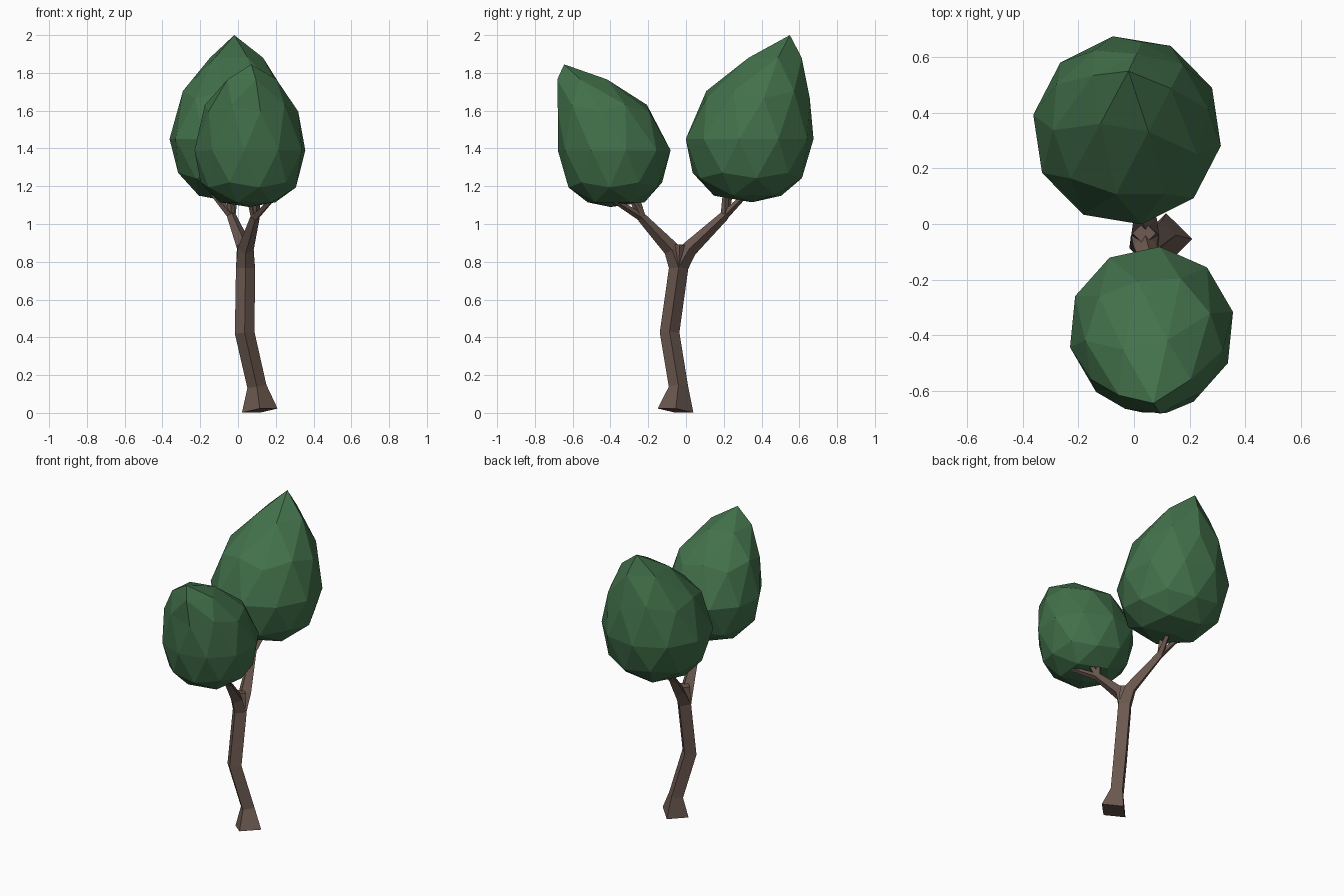
import bpy, bmesh, math
from mathutils import Vector

if "Cube" in bpy.data.objects:
    bpy.data.objects.remove(bpy.data.objects["Cube"])


def material(name, rgb):
    m = bpy.data.materials.new(name)
    m.diffuse_color = (*rgb, 1)
    m.use_nodes = True
    m.node_tree.nodes["Principled BSDF"].inputs["Base Color"].default_value = m.diffuse_color
    return m


BARK = material("bark", (0.15, 0.10, 0.08))
LEAF = material("leaf", (0.055, 0.165, 0.07))


def finish(bm, name, mat):
    bmesh.ops.recalc_face_normals(bm, faces=bm.faces)
    me = bpy.data.meshes.new(name)
    bm.to_mesh(me)
    bm.free()
    me.materials.append(mat)
    ob = bpy.data.objects.new(name, me)
    bpy.context.collection.objects.link(ob)
    return ob


def limb(name, path):
    """Four-sided tapering tube through (x, y, z, radius) points."""
    bm = bmesh.new()
    pts = [Vector(p[:3]) for p in path]
    rings = []
    for i, p in enumerate(pts):
        t = Vector()
        if i > 0:
            t += (p - pts[i - 1]).normalized()
        if i < len(pts) - 1:
            t += (pts[i + 1] - p).normalized()
        t.normalize()
        u = (Vector((1, 0, 0)) - t * t.x).normalized()
        v = t.cross(u)
        r = path[i][3]
        rings.append([bm.verts.new(p + d * r) for d in (u, v, -u, -v)])
    for a, b in zip(rings, rings[1:]):
        for k in range(4):
            j = (k + 1) % 4
            bm.faces.new((a[k], a[j], b[j], b[k]))
    bm.faces.new(rings[0])
    bm.faces.new(rings[-1])
    return finish(bm, name, BARK)


def canopy(name, profile, turn):
    """Icosphere reshaped by levels of (sphere height, z, x, y, radius)."""
    bm = bmesh.new()
    bmesh.ops.create_icosphere(bm, subdivisions=2, radius=1)
    for vert in bm.verts:
        h = max(-1, min(1, vert.co.z))
        a = math.atan2(vert.co.y, vert.co.x) + turn
        for lo, hi in zip(profile, profile[1:]):
            if h <= hi[0] + 1e-6:
                f = (h - lo[0]) / (hi[0] - lo[0])
                z, x, y, r = (p + (q - p) * f for p, q in zip(lo[1:], hi[1:]))
                break
        vert.co = (x + r * math.cos(a), y + r * math.sin(a), z)
    return finish(bm, name, LEAF)


# Trunk with flared foot
limb("trunk", [(0.115, -0.055, 0.012, 0.095), (0.10, -0.04, 0.14, 0.051),
               (0.035, -0.087, 0.425, 0.052), (0.04, -0.04, 0.76, 0.051),
               (0.037, -0.033, 0.89, 0.042)])

# Forked branches and their twigs
forks = {
    "front": ((0.09, -0.235, 1.035), -0.075,
              [(0.05, -0.27, 1.18), (0.11, -0.31, 1.18), (0.20, -0.42, 1.15)]),
    "back": ((-0.035, 0.205, 1.045), 0.015,
             [(-0.15, 0.24, 1.18), (-0.045, 0.21, 1.20), (-0.01, 0.34, 1.18)]),
}
for side, (tip, bend, ends) in forks.items():
    limb(side + "_branch", [(0.04, -0.04, 0.77, 0.05), (0.04, bend, 0.865, 0.043),
                            (*tip, 0.025)])
    for n, end in enumerate(ends):
        limb(f"{side}_twig_{n + 1}", [(*tip, 0.022), (*end, 0.012)])

# Leaning teardrop canopies
canopy("back_canopy", [
    (-1, 1.115, -0.02, 0.35, 0), (-0.85, 1.15, -0.02, 0.335, 0.19),
    (-0.5, 1.25, -0.02, 0.33, 0.295), (0, 1.45, -0.025, 0.337, 0.342),
    (0.5, 1.69, -0.02, 0.372, 0.285), (0.85, 1.88, -0.015, 0.465, 0.15),
    (1, 2.0, -0.02, 0.55, 0)], 0.15)
canopy("front_canopy", [
    (-1, 1.09, 0.06, -0.40, 0), (-0.85, 1.115, 0.06, -0.375, 0.16),
    (-0.5, 1.20, 0.06, -0.38, 0.255), (0, 1.39, 0.063, -0.38, 0.30),
    (0.5, 1.62, 0.065, -0.435, 0.25), (0.85, 1.765, 0.065, -0.545, 0.14),
    (1, 1.845, 0.07, -0.645, 0)], -0.1)
